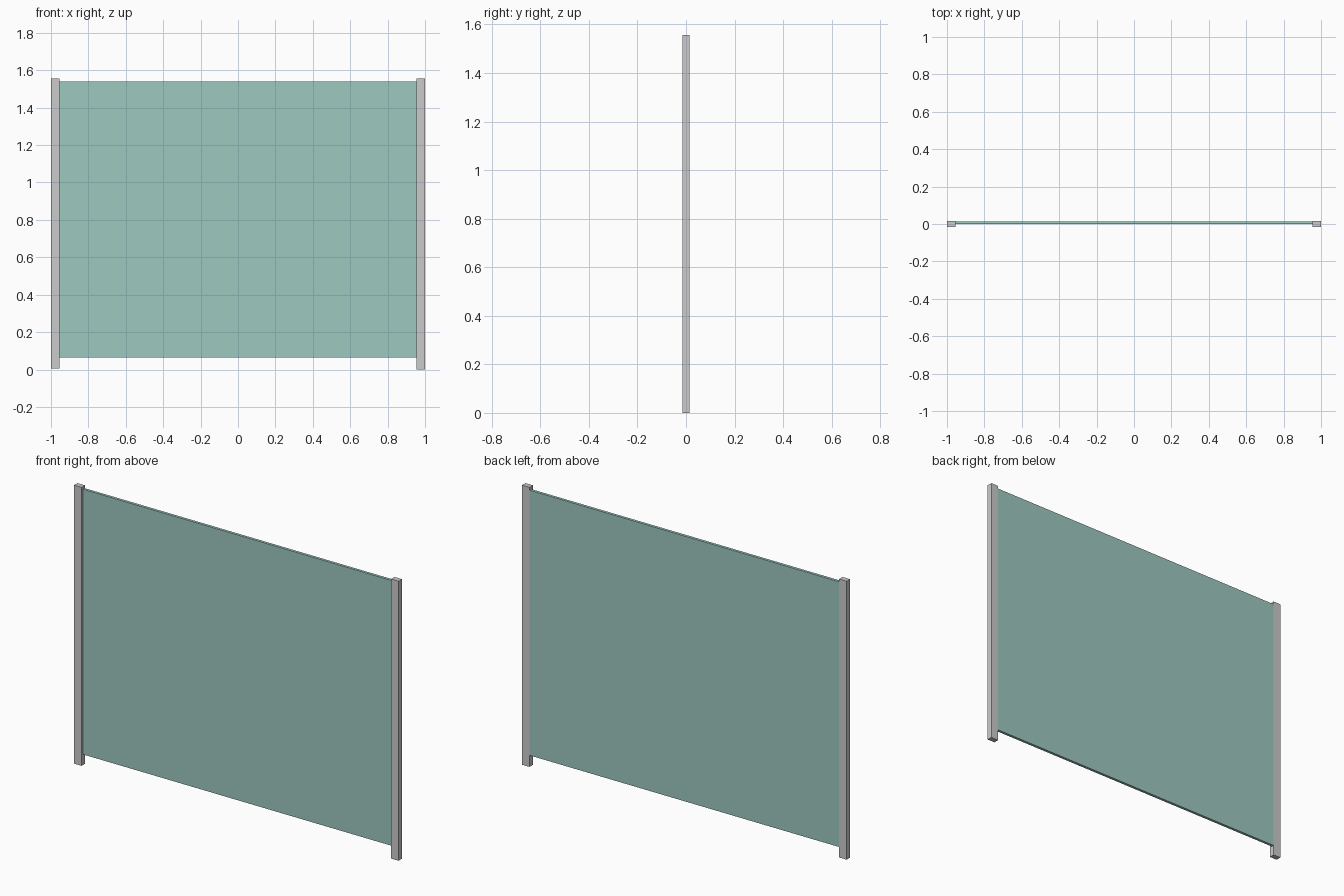
import bpy

if "Cube" in bpy.data.objects:
    bpy.data.objects.remove(bpy.data.objects["Cube"])


def box(name, x, y, z):
    """Axis-aligned box from (min, max) ranges."""
    ranges = (x, y, z)
    bpy.ops.mesh.primitive_cube_add(size=1, location=[(a + b) / 2 for a, b in ranges])
    ob = bpy.context.object
    ob.name = name
    ob.scale = [b - a for a, b in ranges]
    bpy.ops.object.transform_apply(location=False, rotation=False, scale=True)
    return ob


# Upright posts; the left one ends slightly higher
box("left_post", (-1.0, -0.954), (-0.015, 0.015), (0.006, 1.557))
box("right_post", (0.954, 1.0), (-0.015, 0.015), (0.0, 1.557))

# Tinted glass panel between the posts, set towards the back
panel = box("glass_panel", (-0.954, 0.954), (-0.001, 0.0145), (0.064, 1.541))
glass = bpy.data.materials.new("tinted_glass")
glass.diffuse_color = (0.34, 0.58, 0.53, 1.0)
glass.use_nodes = True
glass.node_tree.nodes["Principled BSDF"].inputs["Base Color"].default_value = glass.diffuse_color
panel.data.materials.append(glass)
